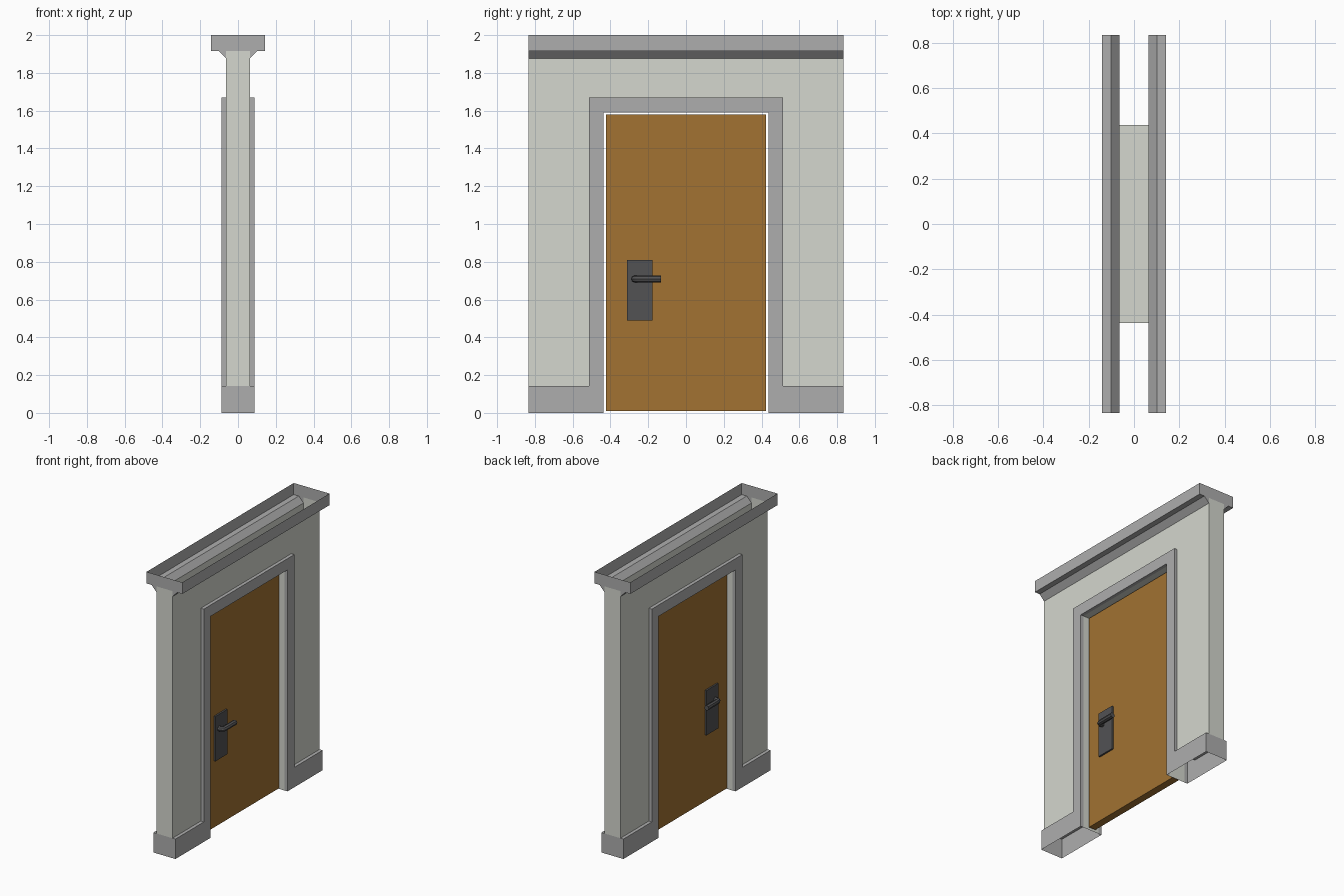
import bpy, bmesh, math

if "Cube" in bpy.data.objects:
    bpy.data.objects.remove(bpy.data.objects["Cube"])

W, T, C = 0.064, 0.088, 0.142      # half depths: wall, trim, cornice
L = 0.835                          # half length
JY, JZ = 0.436, 1.59               # door opening
FY, FZ = 0.513, 1.671              # outer edge of door frame
SK = 0.143                         # skirting height
CB, CT = 1.877, 1.917              # cove bottom and top


def material(name, rgb):
    m = bpy.data.materials.new(name)
    m.diffuse_color = (*rgb, 1)
    m.use_nodes = True
    m.node_tree.nodes["Principled BSDF"].inputs["Base Color"].default_value = m.diffuse_color
    return m


wall_mat = material("plaster", (0.66, 0.68, 0.62))
trim_mat = material("trim_grey", (0.42, 0.42, 0.42))
door_mat = material("wood", (0.36, 0.17, 0.032))
metal_mat = material("dark_metal", (0.085, 0.085, 0.088))


def sheet(name, polys, mat):
    """Thin shell from polygons of one quadrant, repeated over x and y."""
    bm = bmesh.new()
    for sx in (1, -1):
        for sy in (1, -1):
            for p in polys:
                bm.faces.new([bm.verts.new((x * sx, y * sy, z)) for x, y, z in p])
    bmesh.ops.remove_doubles(bm, verts=bm.verts, dist=1e-4)
    bmesh.ops.recalc_face_normals(bm, faces=bm.faces)
    bmesh.ops.dissolve_limit(bm, angle_limit=0.01, verts=bm.verts, edges=bm.edges)
    me = bpy.data.meshes.new(name)
    bm.to_mesh(me)
    bm.free()
    ob = bpy.data.objects.new(name, me)
    bpy.context.collection.objects.link(ob)
    me.materials.append(mat)
    return ob


def at_x(x, pts):
    return [(x, y, z) for y, z in pts]


def at_y(y, pts):
    return [(x, y, z) for x, z in pts]


def rect(a0, a1, b0, b1):
    return [(a0, b0), (a1, b0), (a1, b1), (a0, b1)]


def sweep_x(x0, x1, path):
    return [at_x(x0, (p, q)) + at_x(x1, (q, p)) for p, q in zip(path, path[1:])]


def sweep_y(y0, y1, path):
    return [at_y(y0, (p, q)) + at_y(y1, (q, p)) for p, q in zip(path, path[1:])]


def box(name, lo, hi, mat):
    bpy.ops.mesh.primitive_cube_add(size=1, location=[(a + b) / 2 for a, b in zip(lo, hi)])
    ob = bpy.context.object
    ob.name = name
    ob.scale = [b - a for a, b in zip(lo, hi)]
    ob.data.materials.append(mat)
    return ob


# Wall: side faces, ends and the lining of the opening (open at top and bottom)
sheet("wall", [
    at_x(W, [(FY, SK), (L, SK), (L, CB), (0, CB), (0, FZ), (FY, FZ)]),
    at_y(L, rect(0, W, SK, CT)),
], wall_mat)
sheet("opening_lining", sweep_x(0, W, [(JY, 0), (JY, JZ), (0, JZ)]), wall_mat)

# Skirting and door frame in one raised band
sheet("skirting_and_frame", [
    at_x(T, [(JY, 0), (L, 0), (L, SK), (FY, SK), (FY, FZ), (0, FZ), (0, JZ), (JY, JZ)]),
    at_y(L, rect(0, T, 0, SK)),
    *sweep_x(W, T, [(L, SK), (FY, SK), (FY, FZ), (0, FZ)]),
    *sweep_x(W, T, [(JY, 0), (JY, JZ), (0, JZ)]),
], trim_mat)

# Cornice: open channel with end caps
sheet("cornice", [
    *sweep_y(0, L, [(W, CB), (0.102, CT), (C, CT), (C, 2)]),
    at_y(L, rect(0, C, CT, 2)),
    at_y(L, [(W, CB), (0.102, CT), (W, CT)]),
], trim_mat)

# Door leaf
D = 0.027
box("door", (-D, -0.424, 0.01), (D, 0.424, 1.58), door_mat)

# Handle plates and levers on both sides
for s, side in ((1, "right"), (-1, "left")):
    xs = sorted((s * (D - 0.002), s * 0.039))
    box("handle_plate_" + side, (xs[0], -0.312, 0.488), (xs[1], -0.177, 0.81), metal_mat)
    cu = bpy.data.curves.new("lever_" + side, 'CURVE')
    cu.dimensions = '3D'
    cu.bevel_depth = 0.018
    cu.bevel_resolution = 2
    cu.use_fill_caps = True
    pts = [(0.035, -0.272), (0.055, -0.272), (0.0655, -0.267), (0.07, -0.256), (0.07, -0.133)]
    sp = cu.splines.new('POLY')
    sp.points.add(len(pts) - 1)
    for p, (x, y) in zip(sp.points, pts):
        p.co = (s * x, y, 0.709, 1)
    lever = bpy.data.objects.new("lever_" + side, cu)
    bpy.context.collection.objects.link(lever)
    cu.materials.append(metal_mat)
    bpy.ops.object.select_all(action='DESELECT')
    lever.select_set(True)
    bpy.context.view_layer.objects.active = lever
    bpy.ops.object.convert(target='MESH')
    bpy.ops.object.shade_smooth_by_angle(angle=math.radians(40))
